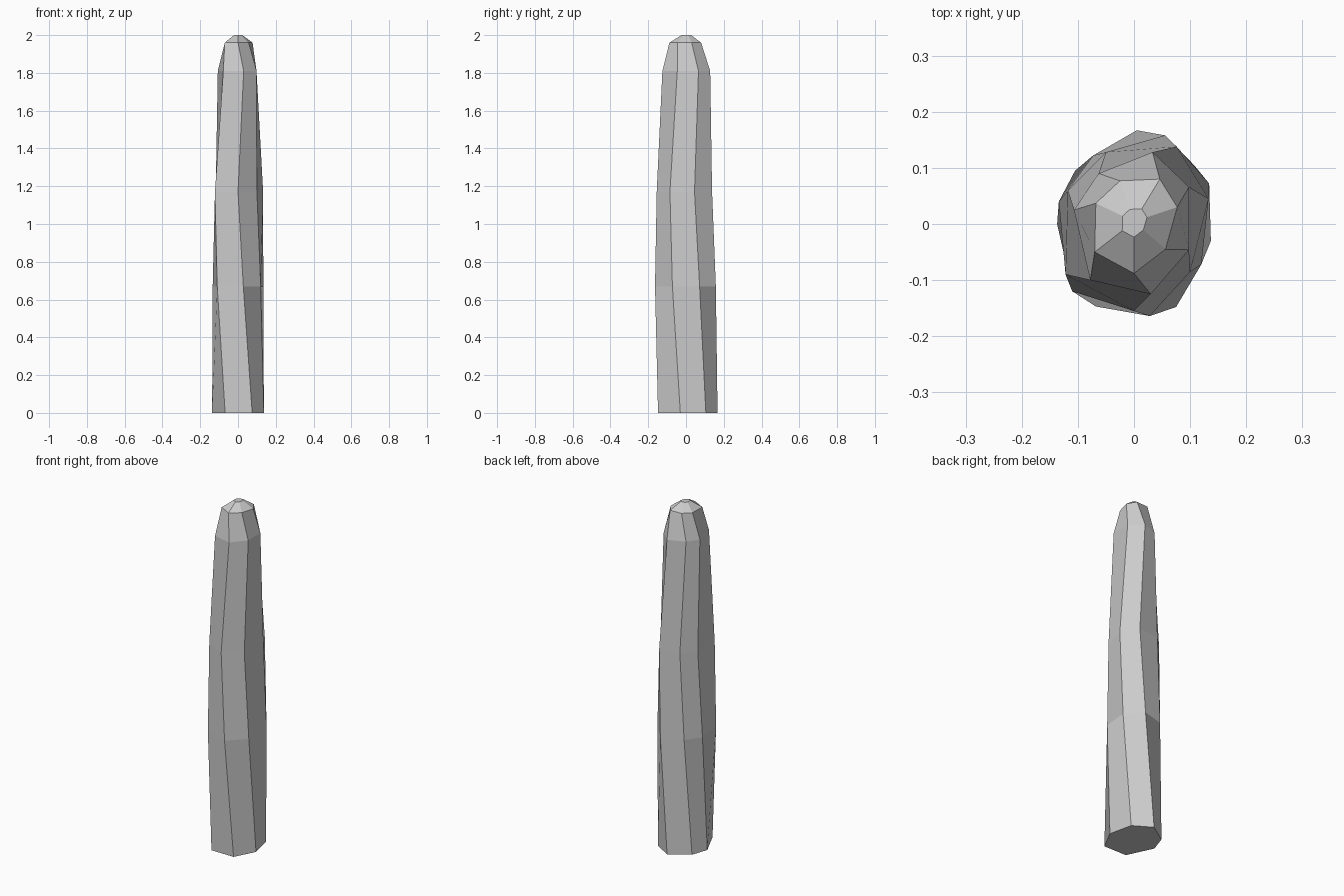
import bpy
import bmesh

# Hand-carved seven-sided post: height and irregular outline of each section
SECTIONS = [
    (0.00, [(-0.068, -0.147), (0.075, -0.148), (0.137, -0.03), (0.107, 0.105),
            (0.005, 0.167), (-0.105, 0.095), (-0.137, 0.0)]),
    (0.67, [(-0.11, -0.12), (0.028, -0.164), (0.12, -0.072), (0.134, 0.072),
            (0.055, 0.158), (-0.073, 0.122), (-0.134, 0.04)]),
    (1.17, [(-0.122, -0.09), (0.0, -0.155), (0.10, -0.085), (0.133, 0.045),
            (0.076, 0.138), (-0.05, 0.128), (-0.118, 0.06)]),
    (1.81, [(-0.078, -0.10), (0.03, -0.125), (0.098, -0.046), (0.098, 0.066),
            (0.033, 0.128), (-0.063, 0.09), (-0.107, 0.025)]),
    (1.96, [(-0.07, -0.05), (0.0, -0.088), (0.056, -0.045), (0.077, 0.03),
            (0.046, 0.08), (-0.025, 0.077), (-0.068, 0.037)]),
]

# Small flat tip is a shrunken copy of the last section
TIP = (2.0, [(x * 0.3, y * 0.3 + 0.003) for x, y in SECTIONS[-1][1]])


def loft(name, sections):
    """Skin a stack of equal-sided outlines and cap both ends."""
    bm = bmesh.new()
    rings = [[bm.verts.new((x, y, z)) for x, y in pts] for z, pts in sections]
    n = len(rings[0])
    for low, high in zip(rings, rings[1:]):
        for i in range(n):
            j = (i + 1) % n
            bm.faces.new((low[i], low[j], high[j], high[i]))
    bm.faces.new(rings[0][::-1])
    bm.faces.new(rings[-1])
    bmesh.ops.recalc_face_normals(bm, faces=bm.faces[:])
    mesh = bpy.data.meshes.new(name)
    bm.to_mesh(mesh)
    bm.free()
    obj = bpy.data.objects.new(name, mesh)
    bpy.context.collection.objects.link(obj)
    return obj


# Twisted wooden post with chamfered top
loft("post", SECTIONS + [TIP])
